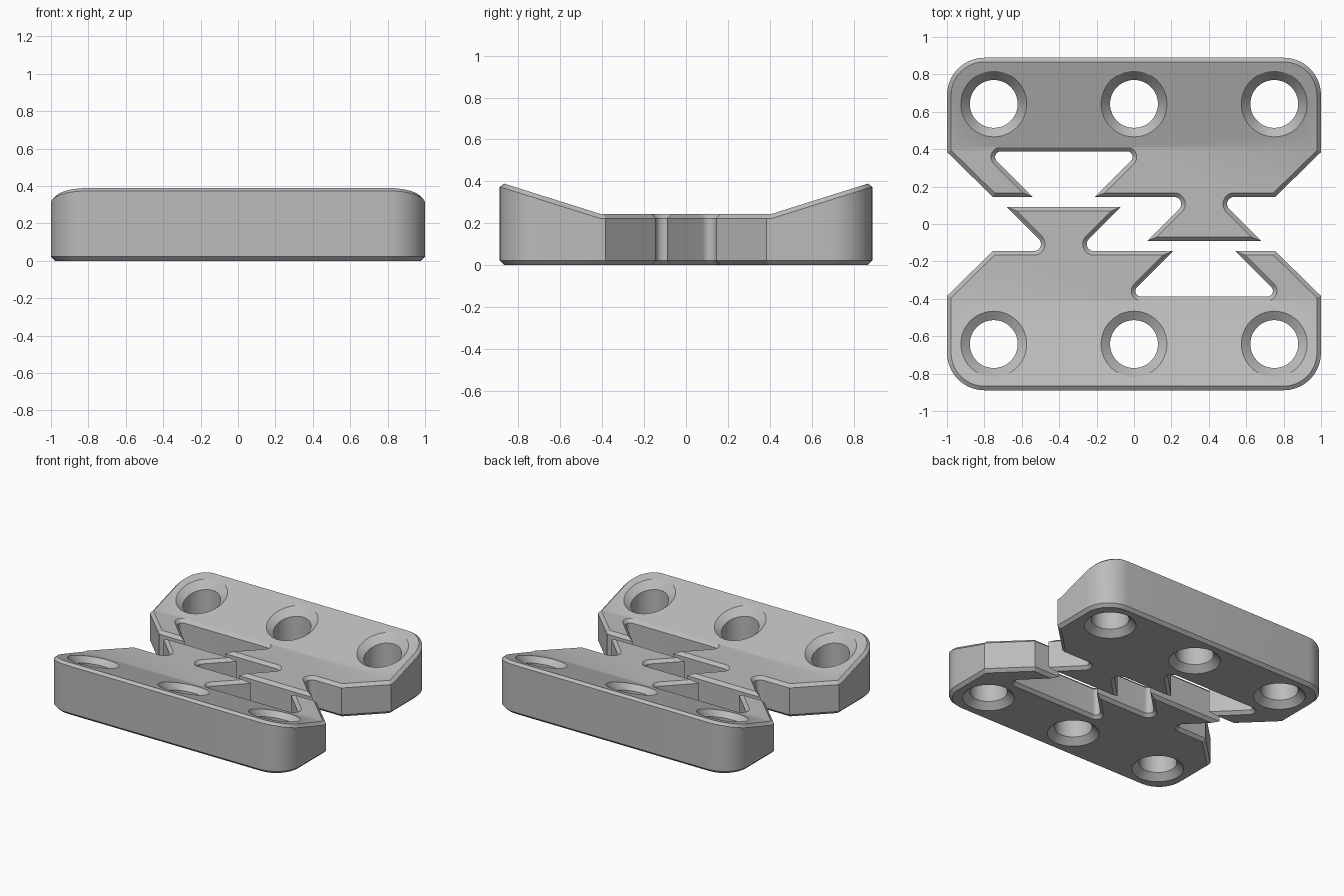
import bpy, bmesh, math
from mathutils import Vector

if "Cube" in bpy.data.objects:
    bpy.data.objects.remove(bpy.data.objects["Cube"])

CHAMFER = 0.022
CREASE = -0.41            # where the flat deck turns into the ramp
SOCKET = CREASE + CHAMFER
EDGE = -0.145             # mating edge of the plate
TAB_TOP = 0.091
CENTRE = 0.375            # tab at -CENTRE, socket at +CENTRE
HOLE_R, SINK_R, SINK = 0.128, 0.176, 0.045

grey = bpy.data.materials.new("plain grey")
grey.use_nodes = True
grey.diffuse_color = (0.5, 0.5, 0.5, 1)
grey.node_tree.nodes["Principled BSDF"].inputs["Base Color"].default_value = (0.5, 0.5, 0.5, 1)


def top_height(y):
    return 0.245 + 0.315 * max(0, CREASE - y)


def fillet(points):
    """Round each (x, y, radius) corner of a closed outline."""
    out = []
    for i, (x, y, r) in enumerate(points):
        p = Vector((x, y))
        if not r:
            out.append(p)
            continue
        a = (Vector(points[i - 1][:2]) - p).normalized()
        b = (Vector(points[(i + 1) % len(points)][:2]) - p).normalized()
        half = a.angle(b) / 2
        centre = p + (a + b).normalized() * r / math.sin(half)
        start = p + a * r / math.tan(half) - centre
        end = p + b * r / math.tan(half) - centre
        sweep = math.atan2(start.x * end.y - start.y * end.x, start.dot(end))
        for k in range(11):
            t = sweep * k / 10
            c, s = math.cos(t), math.sin(t)
            out.append(centre + Vector((start.x * c - start.y * s, start.x * s + start.y * c)))
    return out


def inset(points, d):
    """Offset a counter-clockwise outline inward with mitred corners."""
    out = []
    for i, p in enumerate(points):
        u = (p - points[i - 1]).normalized()
        v = (points[(i + 1) % len(points)] - p).normalized()
        n, m = Vector((-u.y, u.x)), Vector((-v.y, v.x))
        out.append(p + (n + m) * d / (1 + n.dot(m)))
    return out


def circle(x, y, r, count=48):
    return [Vector((x + r * math.cos(math.tau * k / count),
                    y + r * math.sin(math.tau * k / count))) for k in range(count)]


def plate_mesh():
    tip = TAB_TOP - EDGE          # 45 degree dovetails
    depth = EDGE - SOCKET
    tab, mouth = 0.305, 0.167
    neck, back = tab - tip, mouth + depth
    outline = fillet([
        (-1, -0.889, 0.2), (1, -0.889, 0.2), (1, CREASE, 0), (1, -0.385, 0),
        (0.755, EDGE, 0),
        # dovetail socket
        (CENTRE + mouth, EDGE, 0), (CENTRE + back, SOCKET, 0.03),
        (CENTRE - back, SOCKET, 0.03), (CENTRE - mouth, EDGE, 0),
        # dovetail tab
        (-CENTRE + neck, EDGE, 0.038), (-CENTRE + tab, TAB_TOP, 0),
        (-CENTRE - tab, TAB_TOP, 0), (-CENTRE - neck, EDGE, 0.038),
        (-0.755, EDGE, 0), (-1, -0.385, 0), (-1, CREASE, 0)])
    inner = inset(outline, CHAMFER)
    bm = bmesh.new()

    def ring(points, height):
        vs = [bm.verts.new((p.x, p.y, height(p.y))) for p in points]
        es = [bm.edges.new((v, vs[(i + 1) % len(vs)])) for i, v in enumerate(vs)]
        return vs, es

    def wall(narrow, wide, drop):
        """Stack four rings: bottom, lower chamfer, upper chamfer, top."""
        rings = [ring(narrow, lambda y: 0), ring(wide, lambda y: drop),
                 ring(wide, lambda y: top_height(y) - drop), ring(narrow, top_height)]
        for (a, _), (b, _) in zip(rings, rings[1:]):
            for i in range(len(a)):
                j = (i + 1) % len(a)
                bm.faces.new((a[i], a[j], b[j], b[i]))
        return rings[0][1], rings[3]

    bottom, (rim, rim_edges) = wall(inner, outline, CHAMFER)
    ramp_edges = []
    for x in (-0.75, 0, 0.75):    # countersunk screw holes
        low, (_, high) = wall(circle(x, -0.642, SINK_R), circle(x, -0.642, HOLE_R), SINK)
        bottom = bottom + low
        ramp_edges += high

    # crease between deck and ramp, on both sides of the socket
    on_crease = sorted((v for v in rim if abs(v.co.y - CREASE) < 1e-4), key=lambda v: v.co.x)
    crease = [bm.edges.new((on_crease[0], on_crease[1])),
              bm.edges.new((on_crease[-2], on_crease[-1]))]
    deck_edges = []
    for e in rim_edges:
        mid = (e.verts[0].co.y + e.verts[1].co.y) / 2
        (ramp_edges if mid < CREASE + 1e-4 else deck_edges).append(e)
    for edges in (bottom, ramp_edges + crease, deck_edges + crease):
        bmesh.ops.triangle_fill(bm, use_beauty=True, use_dissolve=False, edges=edges)
    bmesh.ops.recalc_face_normals(bm, faces=bm.faces)
    mesh = bpy.data.meshes.new("interlocking_plate")
    bm.to_mesh(mesh)
    bm.free()
    mesh.materials.append(grey)
    return mesh


# two identical plates, the second turned half a circle
mesh = plate_mesh()
bpy.ops.object.select_all(action='DESELECT')
for name, turn in (("front_plate", 0), ("back_plate", math.pi)):
    plate = bpy.data.objects.new(name, mesh)
    plate.rotation_euler.z = turn
    bpy.context.collection.objects.link(plate)
    plate.select_set(True)
    bpy.context.view_layer.objects.active = plate
bpy.ops.object.shade_smooth_by_angle(angle=math.radians(25))
